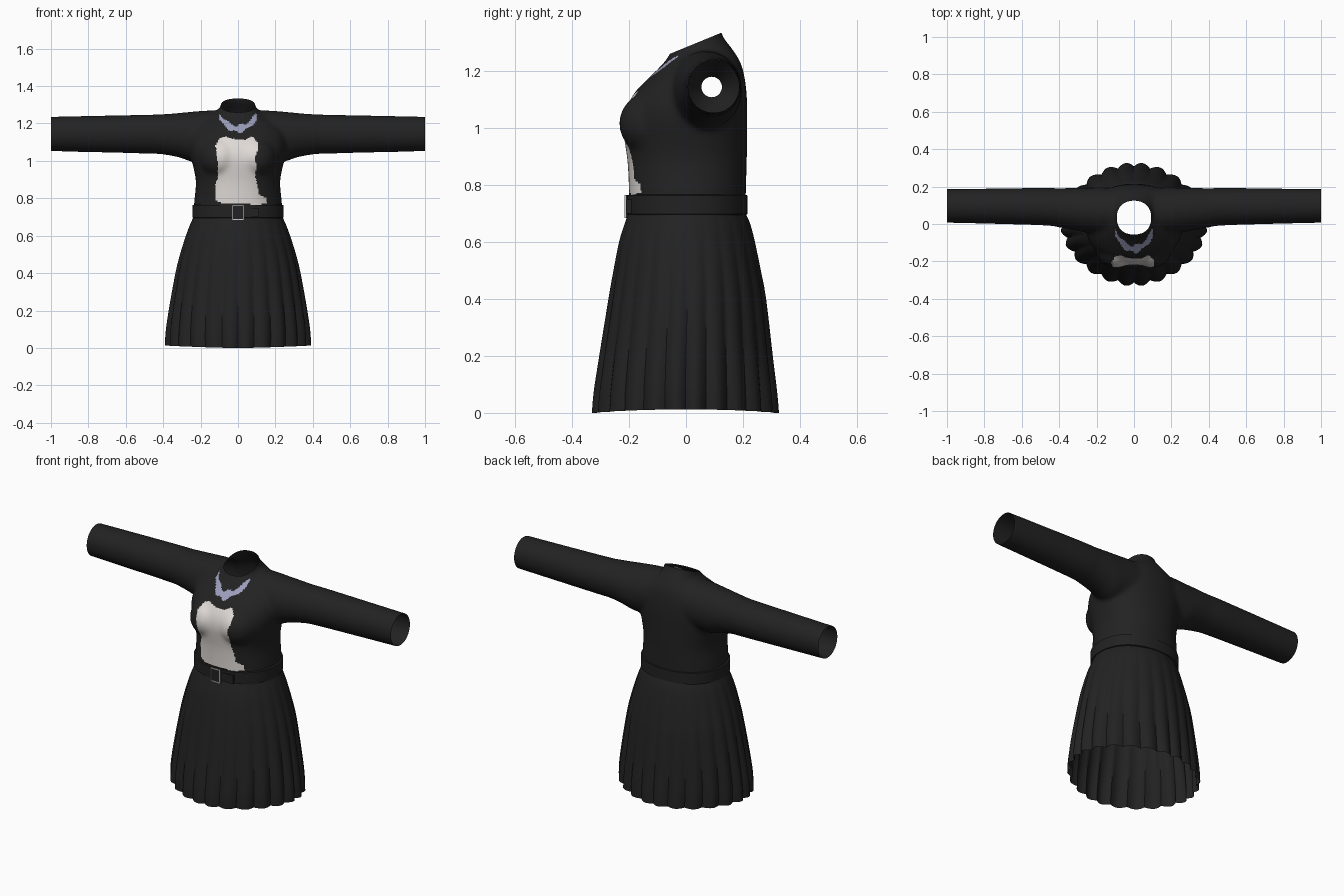
import bpy, bmesh, math
from mathutils import Vector, Matrix

cube = bpy.data.objects.get("Cube")
if cube:
    bpy.data.objects.remove(cube, do_unlink=True)


def material(name, rgb):
    m = bpy.data.materials.new(name)
    m.use_nodes = True
    m.diffuse_color = (*rgb, 1)
    bsdf = m.node_tree.nodes["Principled BSDF"]
    bsdf.inputs["Base Color"].default_value = (*rgb, 1)
    bsdf.inputs["Roughness"].default_value = 0.8
    return m


BLACK = material("black cloth", (0.016, 0.016, 0.016))
CREAM = material("cream print", (0.74, 0.70, 0.67))
LILAC = material("lilac print", (0.33, 0.34, 0.50))
METAL = material("pale metal", (0.60, 0.60, 0.60))


def spline(rows, steps):
    """Smoothly subdivide a list of measurement rows."""
    out = []
    for i in range(len(rows) - 1):
        a, b = rows[max(i - 1, 0)], rows[i]
        c, d = rows[i + 1], rows[min(i + 2, len(rows) - 1)]
        for s in range(steps):
            t = s / steps
            out.append([q + t / 2 * (r - p + t * (2 * p - 5 * q + 4 * r - u + t * (3 * (q - r) + u - p)))
                        for p, q, r, u in zip(a, b, c, d)])
    return out + [list(rows[-1])]


def oval(z, rx, front, back, n=64, power=2.2, pleat=0.0, grow=0.0):
    """Horizontal ring, optionally pleated or enlarged."""
    ring = []
    for i in range(n):
        t = math.tau * i / n
        c, s = math.cos(t), math.sin(t)
        k = 1 - pleat * (1 - abs(math.sin(12 * t)))
        x = math.copysign(abs(c) ** (2 / power), c) * (rx + grow)
        y = math.copysign(abs(s) ** (2 / power), s) * ((back - front) / 2 + grow)
        ring.append(Vector((x * k, (front + back) / 2 + y * k, z)))
    return ring


def hoop(x, yc, zc, ry, rz, n=48):
    """Upright ring around a sleeve."""
    return [Vector((x, yc + ry * math.cos(math.tau * i / n), zc + rz * math.sin(math.tau * i / n)))
            for i in range(n)]


def loft(bm, rings, caps=False):
    rows = [[bm.verts.new(p) for p in ring] for ring in rings]
    n = len(rows[0])
    for a, b in zip(rows, rows[1:]):
        for i in range(n):
            bm.faces.new((a[i], a[(i + 1) % n], b[(i + 1) % n], b[i]))
    if caps:
        bm.faces.new(rows[0][::-1])
        bm.faces.new(rows[-1])


def finish(name, bm, mats, angle=50):
    bmesh.ops.recalc_face_normals(bm, faces=bm.faces)
    mesh = bpy.data.meshes.new(name)
    bm.to_mesh(mesh)
    bm.free()
    for m in mats:
        mesh.materials.append(m)
    ob = bpy.data.objects.new(name, mesh)
    bpy.context.collection.objects.link(ob)
    bpy.ops.object.select_all(action='DESELECT')
    ob.select_set(True)
    bpy.context.view_layer.objects.active = ob
    bpy.ops.object.shade_smooth_by_angle(angle=math.radians(angle))
    return ob


# Bodice sections: height, half width, front, back
TORSO = [(0.64, 0.24, -0.20, 0.205), (0.77, 0.235, -0.20, 0.21), (0.88, 0.225, -0.205, 0.213),
         (0.95, 0.235, -0.215, 0.215), (1.01, 0.25, -0.222, 0.215), (1.07, 0.26, -0.21, 0.215),
         (1.13, 0.255, -0.175, 0.212), (1.18, 0.235, -0.125, 0.205), (1.22, 0.185, -0.085, 0.195),
         (1.25, 0.135, -0.062, 0.18), (1.28, 0.10, -0.048, 0.16), (1.33, 0.086, -0.042, 0.125),
         (1.40, 0.082, -0.04, 0.12)]
# Sleeve sections: distance out, centre y, centre z, radius y, radius z
SLEEVE = [(0.0, 0.07, 1.135, 0.12, 0.135), (0.15, 0.07, 1.135, 0.125, 0.135),
          (0.25, 0.075, 1.13, 0.12, 0.133), (0.31, 0.08, 1.137, 0.115, 0.12),
          (0.40, 0.086, 1.142, 0.105, 0.108), (0.50, 0.093, 1.143, 0.10, 0.104),
          (1.03, 0.097, 1.144, 0.09, 0.092)]

# Bodice, bust and sleeves fused into one cloth surface
bm = bmesh.new()
loft(bm, [oval(*r) for r in spline(TORSO, 4)], True)
half = spline(SLEEVE, 4)
full = [(-r[0], *r[1:]) for r in half[:0:-1]] + half
loft(bm, [hoop(*r) for r in full], True)
for side in (-1, 1):
    place = Matrix.Translation((side * 0.095, -0.125, 1.015)) @ Matrix.Diagonal((0.11, 0.11, 0.11, 1))
    bmesh.ops.create_uvsphere(bm, u_segments=32, v_segments=20, radius=1, matrix=place)
rough = finish("bodice_rough", bm, [BLACK])
fuse = rough.modifiers.new("fuse", 'REMESH')
fuse.mode = 'VOXEL'
fuse.voxel_size = 0.008
relax = rough.modifiers.new("relax", 'SMOOTH')
relax.factor = 0.5
relax.iterations = 30
graph = bpy.context.evaluated_depsgraph_get()
fused = bpy.data.meshes.new_from_object(rough.evaluated_get(graph))
bm = bmesh.new()
bm.from_mesh(fused)
bpy.data.objects.remove(rough, do_unlink=True)
bpy.data.meshes.remove(fused)

# Open the cuffs, waist and slanted neckline
for co, no in (((1, 0, 0), (1, 0, 0)), ((-1, 0, 0), (-1, 0, 0)), ((0, 0, 0.69), (0, 0, -1)),
               ((0, -0.05, 1.262), (0, -0.41, 1))):
    bmesh.ops.bisect_plane(bm, geom=bm.verts[:] + bm.edges[:] + bm.faces[:],
                           plane_co=co, plane_no=no, clear_outer=True)

# Printed chest panel and neckline band
PANEL = [(-0.07, 1.13), (-0.02, 1.115), (0.04, 1.115), (0.08, 1.13), (0.105, 1.10), (0.11, 1.06),
         (0.09, 1.02), (0.10, 0.97), (0.09, 0.92), (0.105, 0.87), (0.11, 0.82), (0.15, 0.80),
         (0.155, 0.775), (0.11, 0.765), (0.0, 0.772), (-0.09, 0.775), (-0.12, 0.79),
         (-0.12, 0.87), (-0.105, 0.92), (-0.11, 1.0), (-0.12, 1.08), (-0.10, 1.12)]


def inside(x, z, poly):
    hit = False
    for (x1, z1), (x2, z2) in zip(poly, poly[1:] + poly[:1]):
        if (z1 > z) != (z2 > z) and x < x1 + (z - z1) * (x2 - x1) / (z2 - z1):
            hit = not hit
    return hit


for f in bm.faces:
    f.material_index = 0
    c = f.calc_center_median()
    if c.y < 0.02 and abs(c.x) < 0.2:
        if inside(c.x, c.z, PANEL):
            f.material_index = 1
        elif abs(c.x) < 0.102 and abs(c.z - 1.172 - 6.5 * c.x ** 2) < 0.018 + 0.007 * math.sin(95 * c.x):
            f.material_index = 2
finish("bodice_with_sleeves", bm, [BLACK, CREAM, LILAC])

# Narrowing linings deep inside the sleeves
for side, label in ((1, "left"), (-1, "right")):
    bm = bmesh.new()
    loft(bm, [hoop(side * 0.50, 0.093, 1.143, 0.098, 0.102), hoop(side * 0.44, 0.09, 1.143, 0.06, 0.06),
              hoop(side * 0.40, 0.09, 1.143, 0.036, 0.036)])
    finish(label + "_sleeve_lining", bm, [BLACK])

# Pleated skirt: pleats deepen toward the hem
SKIRT = [(0.715, 0.234, -0.196, 0.203), (0.69, 0.243, -0.206, 0.214), (0.66, 0.257, -0.217, 0.227),
         (0.60, 0.28, -0.236, 0.243), (0.50, 0.312, -0.256, 0.264), (0.40, 0.337, -0.274, 0.283),
         (0.20, 0.374, -0.307, 0.307), (0.08, 0.391, -0.326, 0.322), (0.006, 0.394, -0.333, 0.329)]
bm = bmesh.new()
for_rings = []
for r in spline(SKIRT, 3):
    drop = (0.715 - r[0]) / 0.715
    for_rings.append(oval(*r, n=192, power=2 - 0.15 * drop, pleat=0.065 * drop))
for p in for_rings[-1]:
    p.z += 0.006 * math.cos(2 * math.atan2(p.y, p.x))
loft(bm, for_rings)
finish("pleated_skirt", bm, [BLACK])

# Belt band
bm = bmesh.new()
loft(bm, [oval(z, 0.237, -0.20, 0.208, grow=g)
          for z, g in ((0.694, -0.004), (0.697, 0.007), (0.763, 0.007), (0.766, -0.004))])
finish("belt", bm, [BLACK], 40)


def block(name, boxes, mat):
    bm = bmesh.new()
    for centre, size in boxes:
        bmesh.ops.create_cube(bm, size=1, matrix=Matrix.Translation(centre) @ Matrix.Diagonal((*size, 1)))
    finish(name, bm, [mat], 30)


# Buckle frame with its dark backing, and the loose strap end
block("buckle_backing", [((0, -0.206, 0.724), (0.066, 0.01, 0.082))], BLACK)
bars = [((s * 0.029, -0.212, 0.724), (0.005, 0.006, 0.08)) for s in (-1, 1)]
bars += [((0, -0.212, 0.724 + s * 0.0375), (0.063, 0.006, 0.005)) for s in (-1, 1)]
block("buckle_frame", bars, METAL)
block("strap_end", [((0.075, -0.2, 0.724), (0.075, 0.016, 0.05))], BLACK)
